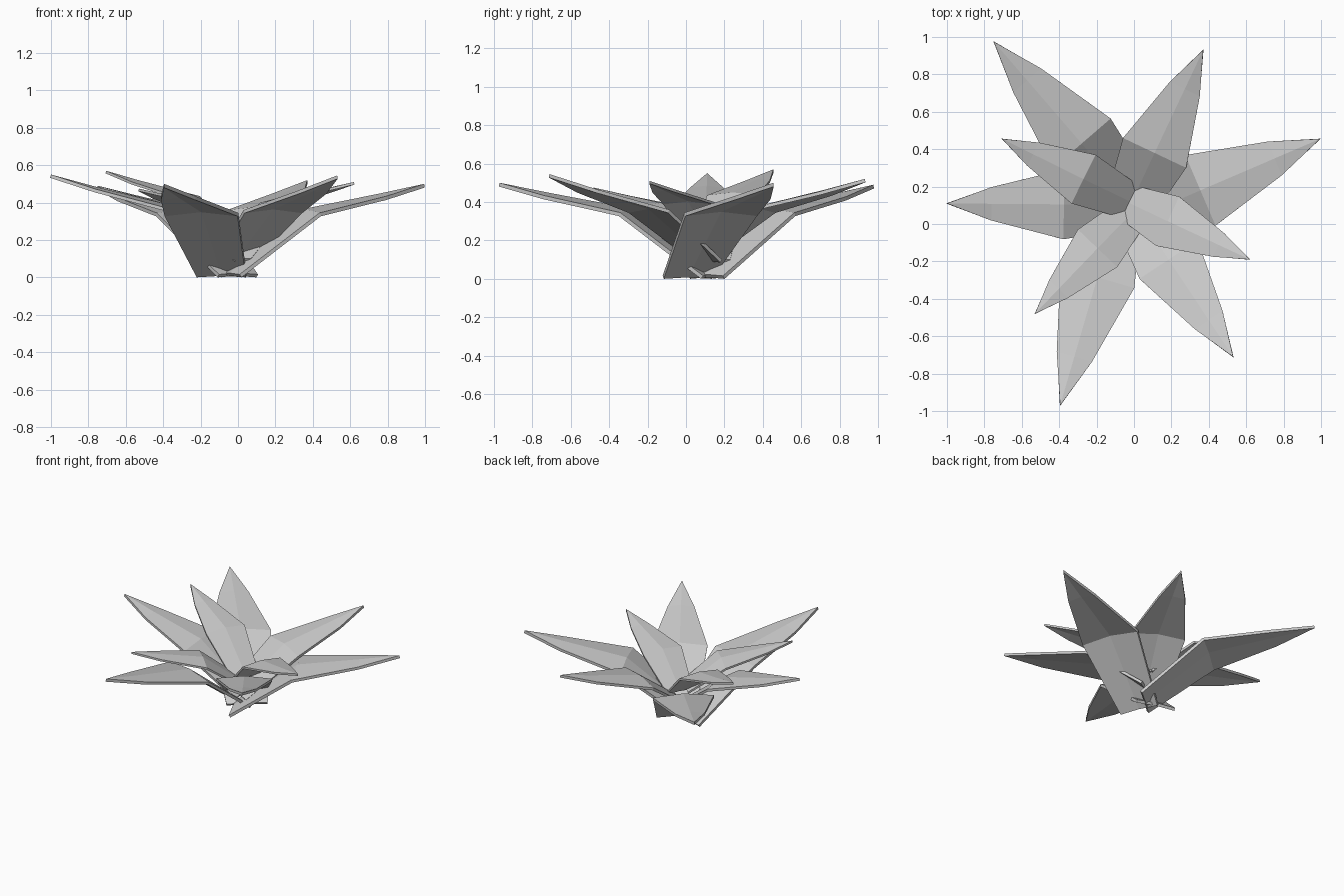
import bpy
from math import cos, sin, atan2

if "Cube" in bpy.data.objects:
    bpy.data.objects.remove(bpy.data.objects["Cube"])


def leaf(name, base, base_z, bend, bend_z, tip, tip_z, scale, back):
    """Low-poly pointed leaf: steep stalk half, then a flatter creased blade."""
    heading = atan2(tip[1] - bend[1], tip[0] - bend[0])
    side = (-sin(heading), cos(heading))
    # the root reaches a little past the centre of the rosette
    base = (base[0] - cos(heading) * back, base[1] - sin(heading) * back)
    mid = [b + (t - b) * 0.62 for b, t in zip(bend, tip)]
    mid_z = bend_z + (tip_z - bend_z) * 0.57

    # centre, height, half width, crease height of each row
    rows = [(base, base_z, 0.138, 0.008),
            (bend, bend_z, 0.205, 0.022),
            (mid, mid_z, 0.098, 0.014)]
    verts, faces = [], []
    for (x, y), z, half, crease in rows:
        for s in (-1, 0, 1):
            w = half * scale * s
            verts.append((x + side[0] * w, y + side[1] * w,
                          z + (crease * scale if s == 0 else 0)))
    verts.append((tip[0], tip[1], tip_z))
    for r in range(2):
        for c in range(2):
            i = r * 3 + c
            faces.append((i + 3, i + 4, i + 1, i))
    faces += [(6, 9, 7), (7, 9, 8)]

    mesh = bpy.data.meshes.new(name)
    mesh.from_pydata(verts, [], faces)
    mesh.update()
    obj = bpy.data.objects.new(name, mesh)
    bpy.context.collection.objects.link(obj)
    # leaf thickness, grown downwards
    solid = obj.modifiers.new("thickness", 'SOLIDIFY')
    solid.thickness = 0.02 * scale
    solid.offset = -1
    return obj


# three whorls of three leaves: base, z, bend, z, tip, z
whorls = {
    "lower_leaf": (1.0, 0.05, [
        ((0.00, 0.025), 0.016, (0.355, 0.18), 0.345, (0.995, 0.455), 0.50),
        ((-0.03, 0.14), 0.016, (-0.28, 0.43), 0.345, (-0.75, 0.975), 0.49),
        ((-0.10, 0.08), 0.016, (-0.195, -0.285), 0.345, (-0.395, -0.97), 0.50),
    ]),
    "middle_leaf": (0.91, 0.035, [
        ((-0.03, 0.08), 0.10, (0.11, 0.38), 0.36, (0.37, 0.93), 0.52),
        ((-0.04, 0.105), 0.10, (-0.375, 0.105), 0.37, (-1.0, 0.11), 0.55),
        ((0.00, 0.09), 0.10, (0.185, -0.19), 0.36, (0.53, -0.71), 0.545),
    ]),
    "upper_leaf": (0.71, 0.01, [
        ((-0.02, 0.11), 0.205, (0.18, 0.015), 0.40, (0.62, -0.19), 0.51),
        ((-0.03, 0.125), 0.205, (-0.27, 0.24), 0.435, (-0.705, 0.455), 0.57),
        ((-0.03, 0.04), 0.205, (-0.195, -0.13), 0.38, (-0.53, -0.48), 0.475),
    ]),
}

for name, (scale, back, leaves) in whorls.items():
    for n, points in enumerate(leaves, 1):
        leaf(f"{name}_{n}", *points, scale, back)
